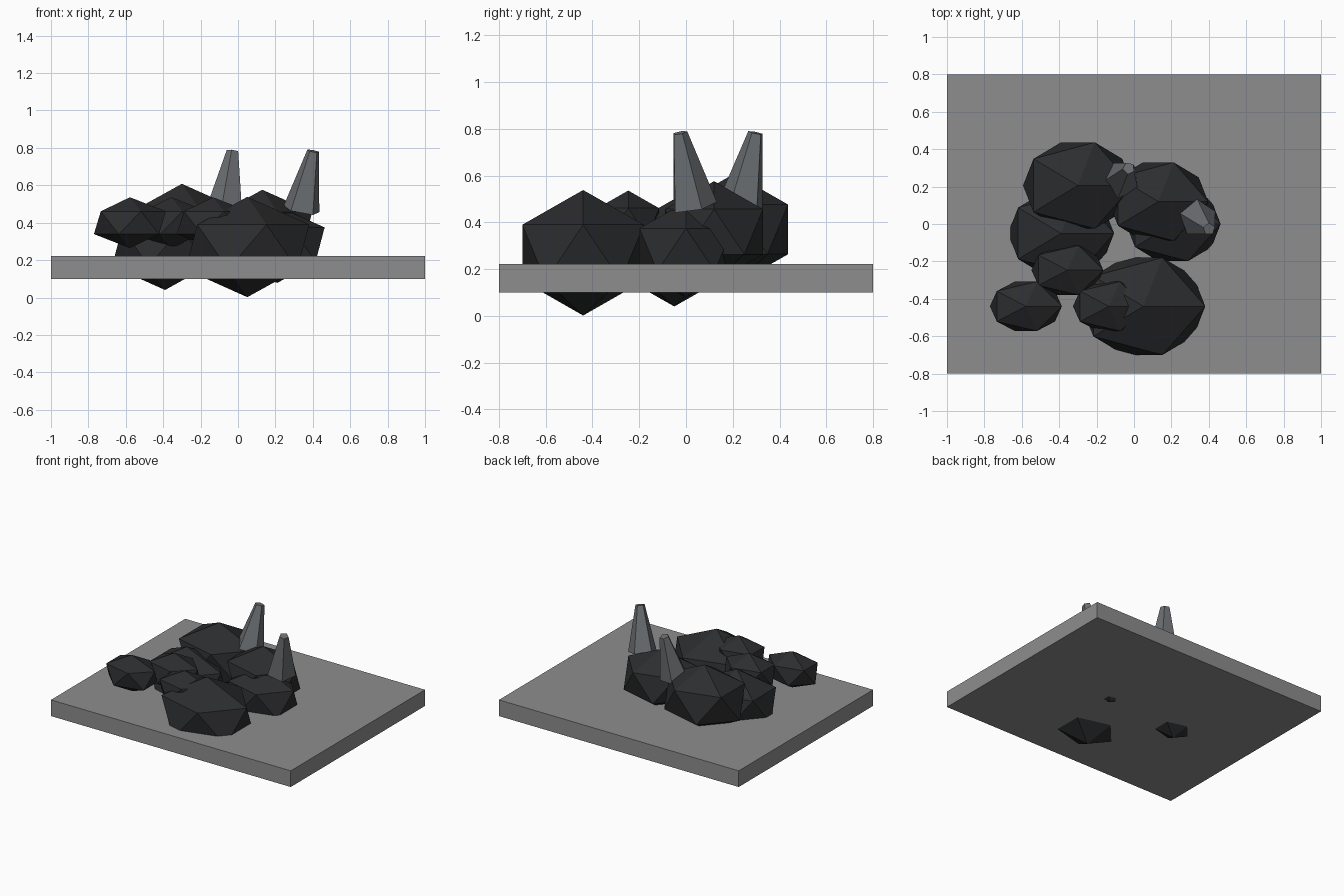
import bpy
from math import radians
from mathutils import Vector, Quaternion

if "Cube" in bpy.data.objects:
    bpy.data.objects.remove(bpy.data.objects["Cube"])


def material(name, rgb):
    m = bpy.data.materials.new(name)
    m.diffuse_color = (*rgb, 1)
    m.use_nodes = True
    m.node_tree.nodes["Principled BSDF"].inputs["Base Color"].default_value = m.diffuse_color
    return m


STONE = material("slab_grey", (0.27, 0.27, 0.275))
COAL = material("dark_rock", (0.025, 0.026, 0.028))
SPIKE = material("spike_grey", (0.15, 0.16, 0.17))


def finish(name, mat):
    ob = bpy.context.object
    ob.name = name
    ob.data.materials.append(mat)
    return ob


def rock(name, centre, radii):
    bpy.ops.mesh.primitive_ico_sphere_add(subdivisions=1, radius=1, location=centre)
    finish(name, COAL).scale = radii


def spike(name, base, tip, turn):
    # five-sided truncated cone leaning from base to tip
    base, tip = Vector(base), Vector(tip)
    axis = tip - base
    bpy.ops.mesh.primitive_cone_add(vertices=5, radius1=0.102, radius2=0.033,
                                    depth=axis.length, location=(base + tip) / 2)
    ob = finish(name, SPIKE)
    ob.rotation_mode = 'QUATERNION'
    lean = Vector((0, 0, 1)).rotation_difference(axis)
    ob.rotation_quaternion = lean @ Quaternion((0, 0, 1), radians(turn))


# Base slab
bpy.ops.mesh.primitive_cube_add(size=1, location=(0, 0, 0.16))
finish("slab", STONE).scale = (2, 1.6, 0.122)

# Large rocks: centre and width radius, all with the same proportions
large = [
    ((0.05, -0.44, 0.27), 0.37),
    ((-0.30, 0.206, 0.37), 0.328),
    ((-0.39, -0.05, 0.27), 0.317),
    ((0.13, 0.12, 0.36), 0.298),
    ((0.21, 0.0, 0.283), 0.283),
]
for i, (c, r) in enumerate(large):
    rock(f"large_rock_{i + 1}", c, (r, r * 0.826, r * 0.725))

# Small flatter rocks
for i, (x, y) in enumerate([(-0.578, -0.44), (-0.356, -0.247), (-0.134, -0.44)]):
    rock(f"small_rock_{i + 1}", (x, y, 0.40), (0.215, 0.155, 0.136))

# Leaning spikes
spike("spike_left", (-0.068, 0.235, 0.468), (-0.028, 0.298, 0.783), 25)
spike("spike_right", (0.34, 0.032, 0.468), (0.402, -0.027, 0.783), 2)
